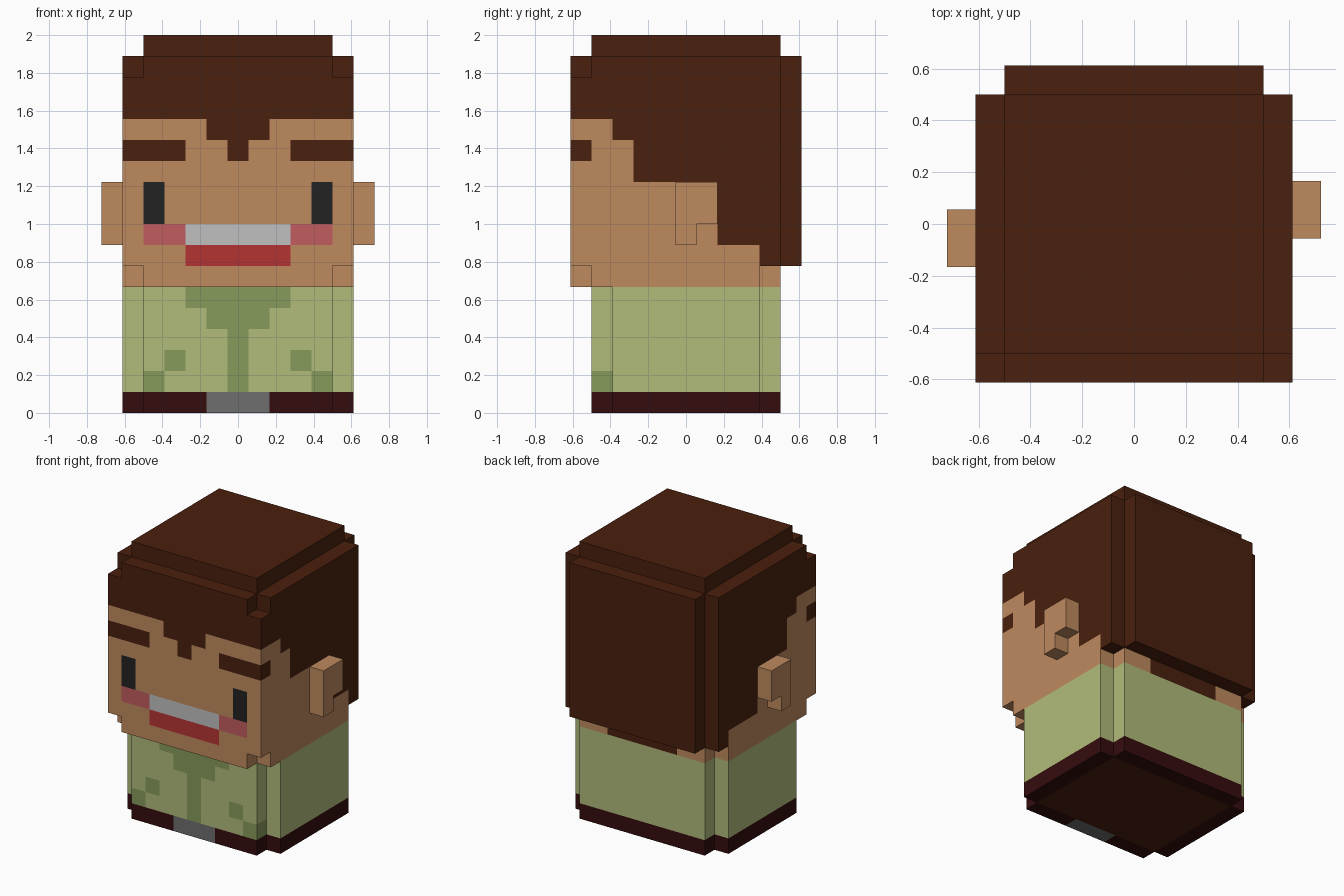
import bpy
import bmesh
from mathutils import Vector

cube = bpy.data.objects.get("Cube")
if cube:
    bpy.data.objects.remove(cube, do_unlink=True)

UNIT = 1 / 9  # edge of one block


# Materials
def linear(c):
    return c / 12.92 if c <= 0.04045 else ((c + 0.055) / 1.055) ** 2.4


def material(name, code):
    rgba = [linear(v / 255) for v in bytes.fromhex(code)] + [1]
    mat = bpy.data.materials.new(name)
    mat.use_nodes = True
    mat.diffuse_color = rgba
    shader = mat.node_tree.nodes["Principled BSDF"]
    shader.inputs["Base Color"].default_value = rgba
    shader.inputs["Roughness"].default_value = 1
    return mat


PALETTE = {
    "hair brown": "4A200E", "skin": "BF8A5F", "eye black": "222222",
    "teeth white": "C0C0C0", "lip red": "B53333", "cheek pink": "C25C60",
    "shirt green": "B1BC7A", "shirt dark green": "879B5B",
    "trouser maroon": "350C0E", "buckle grey": "6E6E6E",
}
MATS = {name: material(name, code) for name, code in PALETTE.items()}


# Block building: whole-number cells, inclusive ranges
def block(xs, ys, zs):
    span = lambda r: range(r[0], r[1] + 1)
    return {(x, y, z) for x in span(xs) for y in span(ys) for z in span(zs)}


def build(name, cells, paint):
    """Skin a set of cells; paint(x, y, z, normal) names each face's colour."""
    bm = bmesh.new()
    used = []
    for cell in sorted(cells):
        for axis in range(3):
            for sign in (-1, 1):
                n = Vector((0, 0, 0))
                n[axis] = sign
                beside = tuple(int(c + d) for c, d in zip(cell, n))
                if beside in cells:
                    continue
                u, v = Vector((0, 0, 0)), Vector((0, 0, 0))
                u[(axis + 1) % 3] = 0.5
                v[(axis + 2) % 3] = 0.5 * sign
                mid = Vector(cell) + Vector((0, 0, 0.5)) + n / 2
                ring = (mid - u - v, mid + u - v, mid + u + v, mid - u + v)
                face = bm.faces.new([bm.verts.new(p * UNIT) for p in ring])
                colour = paint(*cell, n)
                if colour not in used:
                    used.append(colour)
                face.material_index = used.index(colour)
    bmesh.ops.remove_doubles(bm, verts=bm.verts, dist=UNIT / 100)
    bmesh.ops.dissolve_limit(bm, angle_limit=0.01, verts=bm.verts,
                             edges=bm.edges, delimit={'MATERIAL'})
    mesh = bpy.data.meshes.new(name)
    bm.to_mesh(mesh)
    bm.free()
    for colour in used:
        mesh.materials.append(MATS[colour])
    bpy.context.collection.objects.link(bpy.data.objects.new(name, mesh))


def torso(zs):
    """Box with its four upright corners notched."""
    return block((-5, 5), (-3, 3), zs) | block((-4, 4), (-4, 4), zs)


# Trousers with the buckle wrapping under the front edge
def paint_trousers(x, y, z, n):
    if y == -4 and abs(x) <= 1:
        return "buckle grey"
    if n.z < 0 and abs(x) <= 4 and abs(y) <= 3:
        return "hair brown"
    return "trouser maroon"


build("trousers", torso((0, 0)), paint_trousers)


# Shirt with collar, placket and pocket patches on the front
def paint_shirt(x, y, z, n):
    a = abs(x)
    collar = a <= {5: 2, 4: 1}.get(z, 0)
    patch = (a, z) in {(3, 2), (4, 1)}
    if y == -4 and (collar or patch):
        return "shirt dark green"
    return "shirt green"


build("shirt", torso((1, 5)), paint_shirt)


# Head with painted face and hairline
def paint_face(a, z):
    if z >= 14 or (z == 13 and a <= 1) or (z == 12 and (a == 0 or a >= 3)):
        return "hair brown"
    if a == 4 and z in (9, 10):
        return "eye black"
    if z == 8 and a <= 4:
        return "teeth white" if a <= 2 else "cheek pink"
    if z == 7 and a <= 2:
        return "lip red"
    return "skin"


def hairline(x, y):
    behind_ear = 2 if x > 0 else 1
    if y <= -4:
        return 14
    if y == -3:
        return 13
    if y < behind_ear:
        return 11
    return 8 if y < 4 else 7


def paint_head(x, y, z, n):
    if n.y < 0 and y == -5:
        return paint_face(abs(x), z)
    brow = n.x and y == -5 and z == 12
    nape = n.y > 0 and y == 4 and z == 6 and abs(x) <= 2
    if brow or nape or z >= hairline(x, y):
        return "hair brown"
    return "skin"


head = block((-4, 4), (-5, 4), (6, 6)) | block((-5, 5), (-4, 3), (6, 6))   # jaw
head |= block((-5, 5), (-5, 4), (7, 15))                                   # skull
head |= block((-4, 4), (-5, 4), (16, 16)) | block((-5, 5), (-4, 4), (16, 16))
head |= block((-4, 4), (5, 5), (7, 16))                                    # back hair
head |= block((-4, 4), (-4, 4), (17, 17))                                  # crown
build("head", head, paint_head)

# Ears, each with a lobe under its front half
for name, x, y in (("left_ear", 6, 0), ("right_ear", -6, -1)):
    ear = block((x, x), (y, y + 1), (9, 10)) | {(x, y, 8)}
    build(name, ear, lambda *face: "skin")
